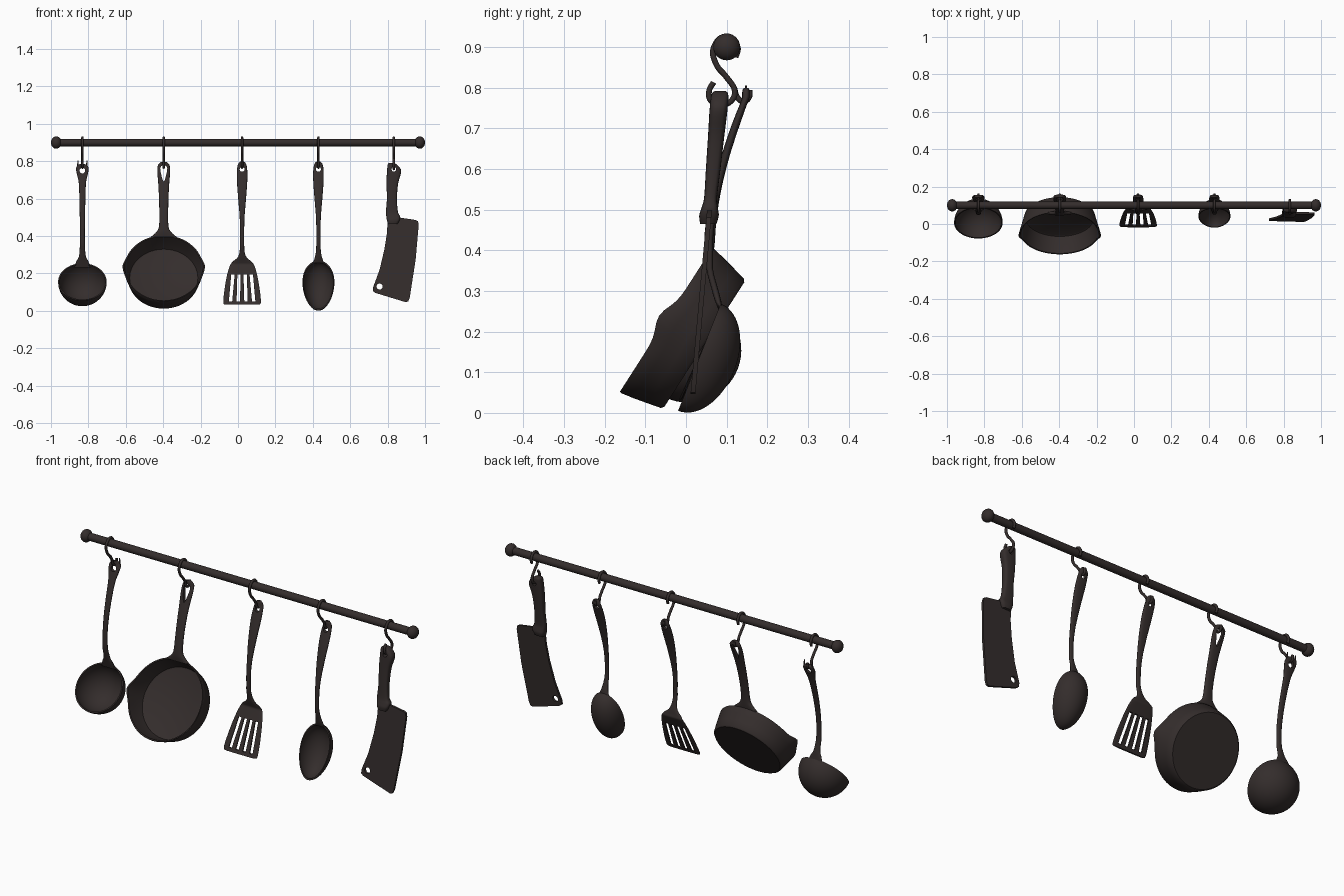
import bpy, bmesh, math
from mathutils import Matrix, Vector

if "Cube" in bpy.data.objects:
    bpy.data.objects.remove(bpy.data.objects["Cube"])

iron = bpy.data.materials.new("dark_iron")
iron.use_nodes = True
IRON = (0.034, 0.026, 0.025, 1)
iron.diffuse_color = IRON
bsdf = next(n for n in iron.node_tree.nodes if n.type == "BSDF_PRINCIPLED")
bsdf.inputs["Base Color"].default_value = IRON
bsdf.inputs["Roughness"].default_value = 0.6

LADLE_X, PAN_X, SPATULA_X, SPOON_X, CLEAVER_X = -0.832, -0.397, 0.022, 0.43, 0.833


def activate(ob):
    bpy.ops.object.select_all(action="DESELECT")
    ob.select_set(True)
    bpy.context.view_layer.objects.active = ob


def finish(name, bm, smooth=True):
    bmesh.ops.recalc_face_normals(bm, faces=bm.faces)
    me = bpy.data.meshes.new(name)
    bm.to_mesh(me)
    bm.free()
    me.materials.append(iron)
    ob = bpy.data.objects.new(name, me)
    bpy.context.collection.objects.link(ob)
    if smooth:
        activate(ob)
        bpy.ops.object.shade_smooth_by_angle(angle=math.radians(40))
    return ob


def bend(z):
    """Depth of a hanging handle: it leans back at the top and again at the foot."""
    return 0.058 + 0.47 * max(0, min(z, 0.775) - 0.42) ** 1.6 + 0.28 * max(0, 0.35 - z)


def blend(a, b, c, d, t):
    """Catmull-Rom interpolation of whole stations."""
    return [0.5 * (2 * q + (r - p) * t + (2 * p - 5 * q + 4 * r - s) * t * t
                   + (3 * q - p - 3 * r + s) * t ** 3) for p, q, r, s in zip(a, b, c, d)]


def loft(name, stations, depth, x, power=2.5, sides=20, steps=4):
    """Skin stations (z, half width, half thickness, x shift) with superellipses."""
    st = [tuple(s) + (0,) * (4 - len(s)) for s in stations]
    ext = [st[0]] + st + [st[-1]]
    rows = [blend(*ext[i:i + 4], k / steps) for i in range(len(st) - 1) for k in range(steps)]
    rows.append(st[-1])
    bm = bmesh.new()
    rings = []
    for z, w, t, cx in rows:
        ring = []
        for i in range(sides):
            a = 2 * math.pi * i / sides
            c, s = math.cos(a), math.sin(a)
            px = math.copysign(abs(c) ** (2 / power), c) * w
            py = math.copysign(abs(s) ** (2 / power), s) * t
            ring.append(bm.verts.new((x + cx + px, depth(z) + py, z)))
        rings.append(ring)
    for r0, r1 in zip(rings, rings[1:]):
        for i in range(sides):
            j = (i + 1) % sides
            bm.faces.new((r0[i], r0[j], r1[j], r1[i]))
    bm.faces.new(rings[0])
    bm.faces.new(rings[-1])
    return finish(name, bm)


def revolve(name, profile, place, shape=None, sides=48):
    """Spin an (r, h) profile about local z, reshape it, then place it."""
    bm = bmesh.new()
    vs = [bm.verts.new((r, 0, h)) for r, h in profile]
    es = [bm.edges.new(p) for p in zip(vs, vs[1:])]
    bmesh.ops.spin(bm, geom=vs + es, axis=(0, 0, 1), cent=(0, 0, 0),
                   angle=2 * math.pi, steps=sides, use_duplicate=False)
    bmesh.ops.remove_doubles(bm, verts=bm.verts, dist=1e-5)
    for v in bm.verts:
        if shape:
            v.co = shape(v.co)
    bm.transform(place)
    return finish(name, bm)


def tilted(x, y, z, degrees):
    return Matrix.Translation((x, y, z)) @ Matrix.Rotation(math.radians(degrees), 4, "X")


def cut(ob, bm):
    """Subtract a cutter mesh and discard the cutter."""
    cutter = finish("cutter", bm, smooth=False)
    cutter.hide_render = True
    mod = ob.modifiers.new("hole", "BOOLEAN")
    mod.operation, mod.solver, mod.object = "DIFFERENCE", "EXACT", cutter
    activate(ob)
    bpy.ops.object.modifier_apply(modifier=mod.name)
    bpy.data.objects.remove(cutter)


def hole(ob, x, z, r, drop=1):
    """Round hole through y; drop stretches its lower half to a teardrop."""
    bm = bmesh.new()
    bmesh.ops.create_cone(bm, cap_ends=True, segments=24, radius1=r, radius2=r, depth=0.6,
                          matrix=Matrix.Rotation(math.pi / 2, 4, "X"))
    for v in bm.verts:
        if v.co.z < 0:
            v.co.x *= 1 - (1 - 1 / drop) * 0.6 * -v.co.z / r
            v.co.z *= drop
    bm.transform(Matrix.Translation((x, 0, z)))
    cut(ob, bm)


def bowl_profile(r, wall, n=14):
    arc = [math.pi / 2 * i / n for i in range(n + 1)]
    outer = [(r * math.sin(a), -r * math.cos(a)) for a in arc]
    inner = [((r - wall) * math.sin(a), -(r - wall) * math.cos(a)) for a in reversed(arc)]
    return outer + inner


# Rail with end knobs
bm = bmesh.new()
bmesh.ops.create_cone(bm, cap_ends=True, segments=24, radius1=0.02, radius2=0.02, depth=1.95,
                      matrix=Matrix.Translation((0, 0.1, 0.9)) @ Matrix.Rotation(math.pi / 2, 4, "Y"))
finish("rail", bm)
for side, label in ((1, "left"), (-1, "right")):
    bm = bmesh.new()
    bmesh.ops.create_uvsphere(bm, u_segments=24, v_segments=16, radius=0.033,
                              matrix=Matrix.Translation((side * 0.972, 0.1, 0.9)) @ Matrix.Diagonal((0.85, 1, 1, 1)))
    finish("rail_knob_" + label, bm)

# Hooks: the cleaver's curls forward, the others curl back through the handles
STEM = [(0.122, 0.874), (0.127, 0.9), (0.1, 0.926), (0.068, 0.898), (0.074, 0.858), (0.1, 0.825)]
FORWARD = [(0.12, 0.79), (0.11, 0.766), (0.086, 0.758), (0.061, 0.768), (0.057, 0.792), (0.068, 0.813)]
BACK = [(0.118, 0.8), (0.126, 0.776), (0.141, 0.766), (0.155, 0.776), (0.156, 0.794)]
for label, x, end in (("ladle", LADLE_X, BACK), ("pan", PAN_X, BACK), ("spatula", SPATULA_X, BACK),
                      ("spoon", SPOON_X, BACK), ("cleaver", CLEAVER_X, FORWARD)):
    cu = bpy.data.curves.new(label + "_hook", "CURVE")
    cu.dimensions, cu.bevel_depth, cu.bevel_resolution = "3D", 0.007, 2
    cu.use_fill_caps, cu.resolution_u = True, 6
    sp = cu.splines.new("BEZIER")
    sp.bezier_points.add(len(STEM + end) - 1)
    for p, (y, z) in zip(sp.bezier_points, STEM + end):
        p.co = (x, y, z)
        p.handle_left_type = p.handle_right_type = "AUTO"
    cu.materials.append(iron)
    bpy.context.collection.objects.link(bpy.data.objects.new(label + "_hook", cu))

# Ladle
revolve("ladle_bowl", bowl_profile(0.13, 0.007), tilted(LADLE_X, 0.006, 0.155, 50))
ladle = loft("ladle_handle", [(0.232, 0.045, 0.005), (0.265, 0.032, 0.007), (0.3, 0.017, 0.009),
             (0.4, 0.013, 0.009), (0.55, 0.015, 0.009), (0.68, 0.019, 0.009), (0.73, 0.029, 0.009),
             (0.76, 0.034, 0.009), (0.778, 0.026, 0.009), (0.785, 0.012, 0.007)], bend, LADLE_X)
hole(ladle, LADLE_X, 0.75, 0.015)
for side, label in ((1, "left"), (-1, "right")):
    loft("ladle_prong_" + label, [(0.77, 0.005, 0.005), (0.805, 0.002, 0.002)],
         bend, LADLE_X + side * 0.024, sides=8)


# Frying pan with two pouring lips
def lips(co):
    a = math.atan2(co.y, abs(co.x))
    w = math.exp(-(a / 0.2) ** 2) * max(0, co.z / 0.112) ** 2
    return Vector((co.x * (1 + 0.05 * w), co.y, co.z + 0.02 * w))


revolve("pan_body", [(0, 0), (0.182, 0), (0.189, 0.006), (0.197, 0.04), (0.205, 0.075), (0.211, 0.108),
        (0.209, 0.112), (0.203, 0.11), (0.197, 0.075), (0.189, 0.04), (0.182, 0.016), (0.174, 0.012),
        (0, 0.012)], tilted(PAN_X, 0.045, 0.168, 57.3), lips, sides=72)
pan = loft("pan_handle", [(0.396, 0.068, 0.01), (0.422, 0.039, 0.013), (0.455, 0.025, 0.013),
           (0.55, 0.024, 0.011), (0.66, 0.028, 0.01), (0.74, 0.034, 0.01), (0.775, 0.032, 0.01),
           (0.792, 0.021, 0.009), (0.797, 0.01, 0.007)], bend, PAN_X)
hole(pan, PAN_X, 0.76, 0.019, drop=3.6)

# Handle shared by the spatula and the spoon
GRIP = [(0.4, 0.011, 0.008), (0.5, 0.013, 0.009), (0.6, 0.021, 0.01), (0.7, 0.028, 0.01),
        (0.76, 0.027, 0.009), (0.788, 0.02, 0.009), (0.799, 0.009, 0.006)]

# Slotted spatula, its blade angled forward
spatula = loft("spatula", [(0.033, 0.088, 0.004), (0.042, 0.1, 0.004), (0.1, 0.096, 0.004),
               (0.18, 0.083, 0.004), (0.235, 0.068, 0.005), (0.262, 0.052, 0.006),
               (0.285, 0.025, 0.008), (0.32, 0.013, 0.008)] + GRIP,
               lambda z: bend(max(z, 0.25)) - 0.46 * max(0, 0.25 - z), SPATULA_X, power=3)
hole(spatula, SPATULA_X, 0.757, 0.013)
for k in (-1.5, -0.5, 0.5, 1.5):
    bm = bmesh.new()
    bmesh.ops.create_cube(bm, size=1, matrix=Matrix.Translation((SPATULA_X + k * 0.037, 0, 0.122))
                          @ Matrix.Rotation(-k * 0.06, 4, "Y") @ Matrix.Diagonal((0.018, 0.4, 0.145, 1)))
    cut(spatula, bm)


# Spoon with a deep bowl
def egg(co):
    return Vector((co.x * 0.085 * (1 + 0.12 * co.y), co.y * 0.142, co.z * 0.092))


revolve("spoon_bowl", bowl_profile(1, 0.06), tilted(SPOON_X, 0.033, 0.137, 68.3), egg)
spoon = loft("spoon_handle", [(0.257, 0.03, 0.005), (0.28, 0.021, 0.008), (0.32, 0.013, 0.008)] + GRIP,
             bend, SPOON_X)
hole(spoon, SPOON_X, 0.757, 0.013)


# Cleaver
def lean(z):
    return 0.057 + (z - 0.49) * 0.09


BLADE = [(0.8, 0.5), (0.797, 0.42), (0.783, 0.33), (0.757, 0.22), (0.722, 0.125), (0.722, 0.105),
         (0.735, 0.096), (0.895, 0.047), (0.91, 0.05), (0.918, 0.07), (0.95, 0.275), (0.966, 0.46),
         (0.962, 0.48), (0.95, 0.486), (0.87, 0.498)]
bm = bmesh.new()
front = [bm.verts.new((x, lean(z) - 0.006, z)) for x, z in BLADE]
face = bm.faces.new(front)
back = bmesh.ops.extrude_face_region(bm, geom=[face])["geom"]
for v in back:
    if isinstance(v, bmesh.types.BMVert):
        v.co.y += 0.012
blade = finish("cleaver_blade", bm)
hole(blade, 0.757, 0.13, 0.016)
grip = loft("cleaver_handle", [(0.465, 0.026, 0.02, -0.005), (0.485, 0.034, 0.024, -0.003),
            (0.505, 0.037, 0.02, -0.003), (0.53, 0.032, 0.016, -0.01), (0.6, 0.027, 0.018, -0.01),
            (0.68, 0.031, 0.02, -0.008), (0.74, 0.038, 0.022, 0.001), (0.765, 0.034, 0.022, -0.001),
            (0.785, 0.022, 0.02, -0.01), (0.791, 0.01, 0.014, -0.014)], lean, CLEAVER_X, power=3.5)
hole(grip, CLEAVER_X, 0.757, 0.012)

for ob in (ladle, pan, spatula, spoon, blade, grip):
    activate(ob)
    bpy.ops.object.shade_smooth_by_angle(angle=math.radians(40))
